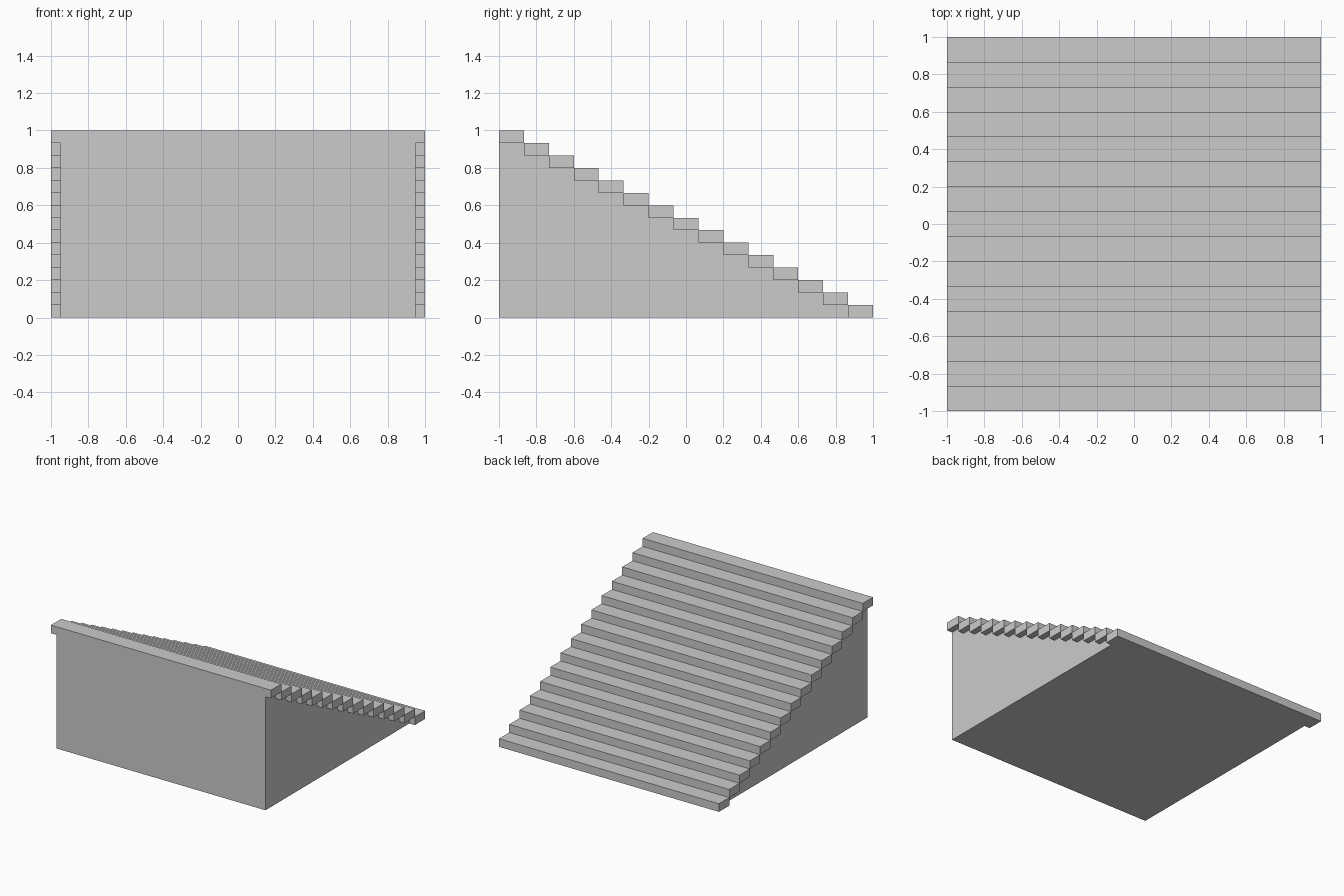
import bpy, bmesh

if "Cube" in bpy.data.objects:
    bpy.data.objects.remove(bpy.data.objects["Cube"])

STEPS = 15
RUN, RISE = 2 / STEPS, 1 / STEPS


def extrude_profile(name, profile, half_width):
    """Extrude a (y, z) outline symmetrically along x."""
    bm = bmesh.new()
    face = bm.faces.new([bm.verts.new((-half_width, y, z)) for y, z in profile])
    ext = bmesh.ops.extrude_face_region(bm, geom=[face])
    verts = [g for g in ext["geom"] if isinstance(g, bmesh.types.BMVert)]
    bmesh.ops.translate(bm, verts=verts, vec=(2 * half_width, 0, 0))
    bmesh.ops.recalc_face_normals(bm, faces=bm.faces)
    mesh = bpy.data.meshes.new(name)
    bm.to_mesh(mesh)
    bm.free()
    obj = bpy.data.objects.new(name, mesh)
    bpy.context.collection.objects.link(obj)
    return obj


# Solid wedge under the steps, slightly narrower than the treads;
# its slope runs through the inner corners of the steps
extrude_profile("stair_body", [(-1, 0), (1, 0), (-1, 1)], 0.95)

# Full-width treads descending towards the back
for i in range(STEPS):
    y, z = -1 + i * RUN, 1 - i * RISE
    extrude_profile(f"step_{i + 1}",
                    [(y, z - RISE), (y + RUN, z - RISE), (y + RUN, z), (y, z)], 1)
